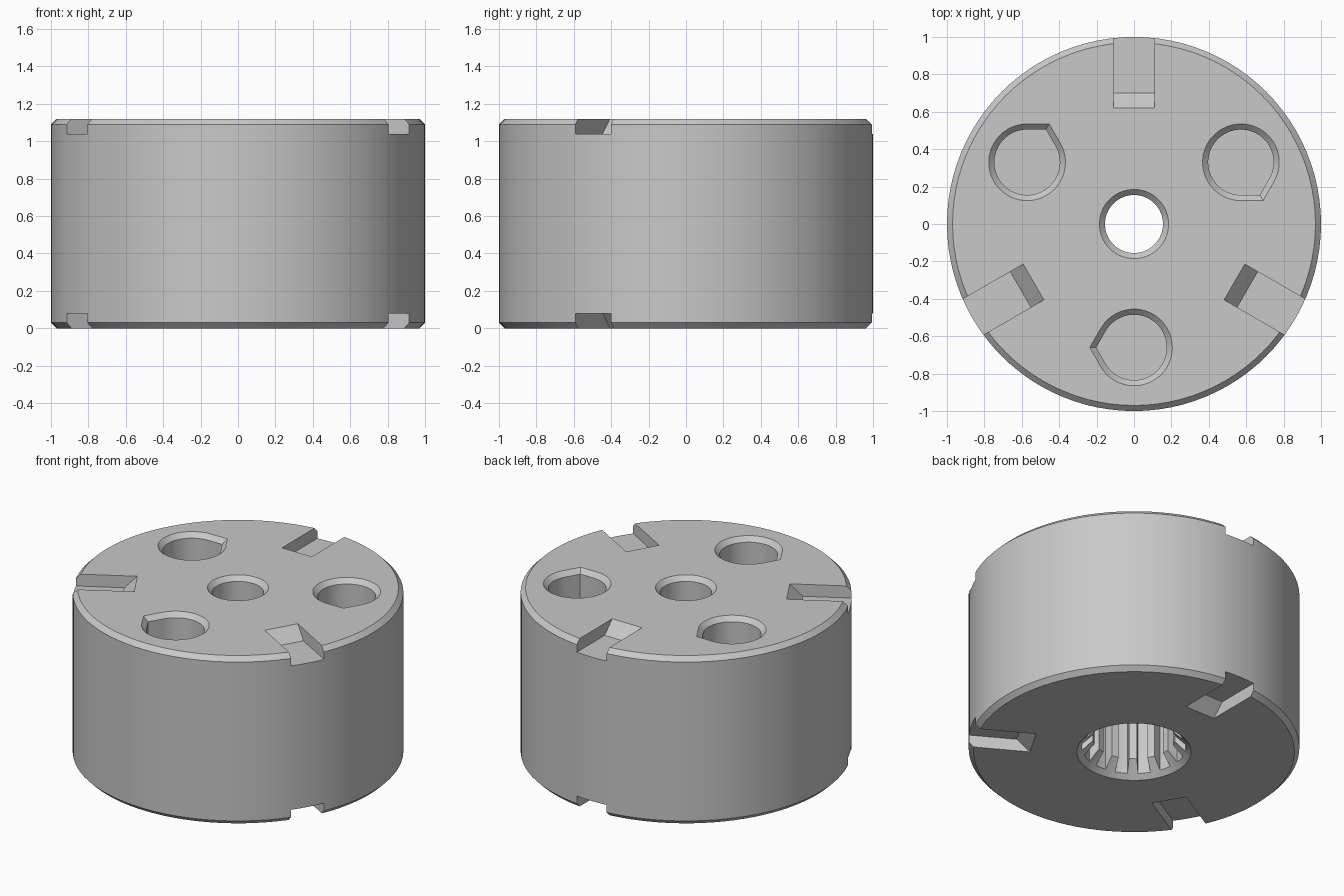
import bpy, bmesh
from math import cos, sin, pi, radians
from mathutils import Matrix, Vector

if "Cube" in bpy.data.objects:
    bpy.data.objects.remove(bpy.data.objects["Cube"], do_unlink=True)

HEIGHT, CHAMFER = 1.12, 0.03

grey = bpy.data.materials.new("machined grey")
grey.use_nodes = True
grey.diffuse_color = (0.58, 0.58, 0.58, 1)
grey.node_tree.nodes["Principled BSDF"].inputs["Base Color"].default_value = (0.58, 0.58, 0.58, 1)


def circle(r, n=96):
    return [(r * cos(2 * pi * i / n), r * sin(2 * pi * i / n)) for i in range(n)]


def teardrop(r, n=48):
    # round outline whose two tangents meet in a point on +x
    arc = [radians(30 + 300 * i / n) for i in range(n + 1)]
    return [(r * cos(a), r * sin(a)) for a in arc] + [(r / cos(radians(30)), 0)]


def rectangle(x0, x1, half):
    return [(x0, -half), (x1, -half), (x1, half), (x0, half)]


def spline(teeth, minor, major):
    points = []
    for k in range(teeth):
        middle = 90 + 360 * k / teeth
        for r, offset in ((minor, -7.5), (major, -7), (major, 0), (major, 7), (minor, 7.5)):
            a = radians(middle + offset)
            points.append((r * cos(a), r * sin(a)))
    return points


def loft(name, levels, place=Matrix()):
    # closed solid through outlines stacked at given heights
    bm = bmesh.new()
    rings = [[bm.verts.new(place @ Vector((x, y, z))) for x, y in outline] for outline, z in levels]
    n = len(rings[0])
    for low, high in zip(rings, rings[1:]):
        for i in range(n):
            j = (i + 1) % n
            bm.faces.new((low[i], low[j], high[j], high[i]))
    bm.faces.new(rings[0][::-1])
    bm.faces.new(rings[-1])
    bmesh.ops.recalc_face_normals(bm, faces=bm.faces)
    mesh = bpy.data.meshes.new(name)
    bm.to_mesh(mesh)
    bm.free()
    mesh.materials.append(grey)
    obj = bpy.data.objects.new(name, mesh)
    bpy.context.collection.objects.link(obj)
    return obj


def cut(target, cutter):
    cutter.hide_render = True
    mod = target.modifiers.new("cut", 'BOOLEAN')
    mod.operation = 'DIFFERENCE'
    mod.solver = 'EXACT'
    mod.object = cutter
    bpy.context.view_layer.objects.active = target
    bpy.ops.object.modifier_apply(modifier=mod.name)
    bpy.data.objects.remove(cutter, do_unlink=True)


def turn(degrees):
    return Matrix.Rotation(radians(degrees), 4, 'Z')


# chamfered drum
body = loft("slotted_drum", [(circle(1 - CHAMFER), 0), (circle(1), CHAMFER),
                             (circle(1), HEIGHT - CHAMFER), (circle(1 - CHAMFER), HEIGHT)])

# splined bore from below, with its conical lead-in
cut(body, loft("spline_cutter", [(spline(14, 0.25, 0.315), -0.1), (spline(14, 0.25, 0.315), 0.7)]))
cut(body, loft("lead_in_cutter", [(circle(0.365), -0.02), (circle(0.165), 0.18)]))

# round bore from above, with chamfered mouth
cut(body, loft("bore_cutter", [(circle(0.155, 64), 0.5), (circle(0.155, 64), HEIGHT - CHAMFER),
                               (circle(0.205, 64), HEIGHT + 0.02)]))

# three pointed pockets and six radial key slots
for angle in (90, 210, 330):
    pocket = turn(angle + 180) @ Matrix.Translation((0.66, 0, 0)) @ turn(-90)
    cut(body, loft("pocket_cutter", [(teardrop(0.175), 0.55), (teardrop(0.175), HEIGHT - CHAMFER),
                                     (teardrop(0.225), HEIGHT + 0.02)], pocket))
    floor, roof = rectangle(0.70, 1.1, 0.11), rectangle(0.56, 1.1, 0.11)
    for name, z, step in (("top_slot", HEIGHT - 0.08, 0.14), ("bottom_slot", 0.08, -0.14)):
        cut(body, loft(name, [(floor, z), (roof, z + step)], turn(angle)))

# crisp edges, smooth curved walls
bpy.ops.object.select_all(action='DESELECT')
body.select_set(True)
bpy.context.view_layer.objects.active = body
bpy.ops.object.shade_smooth_by_angle(angle=radians(25))
